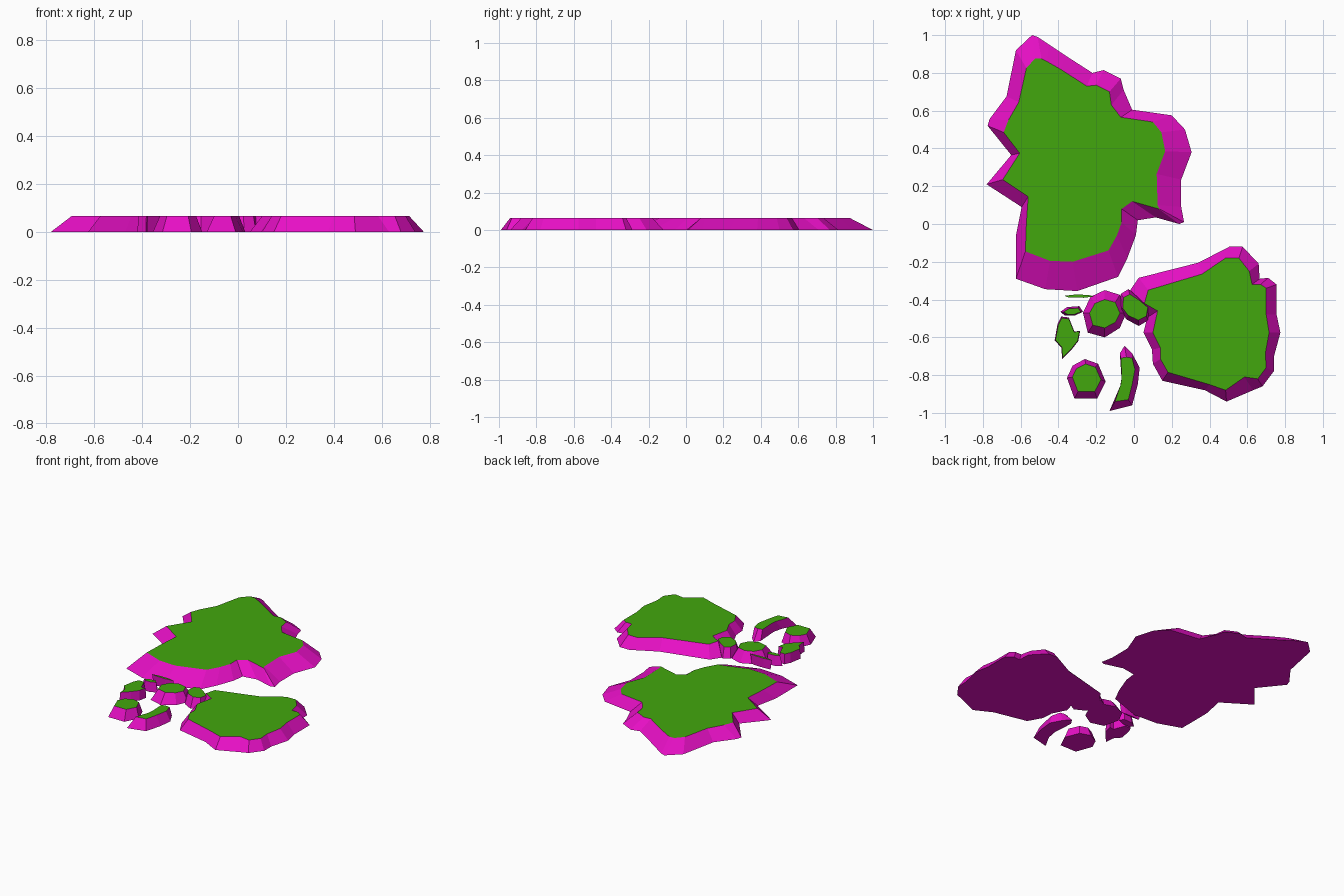
import bpy, bmesh

HEIGHT = 0.065


def material(name, rgb):
    m = bpy.data.materials.new(name)
    m.diffuse_color = (*rgb, 1)
    return m


GRASS = material("grass green", (0.055, 0.39, 0.004))
CLIFF = material("cliff magenta", (0.80, 0.005, 0.56))


def island(name, pairs):
    """Sloped slab: each entry is shore x, y and plateau x, y."""
    bm = bmesh.new()
    low = [bm.verts.new((p[0], p[1], 0)) for p in pairs]
    top = [bm.verts.new((p[2], p[3], HEIGHT)) for p in pairs]
    bm.faces.new(low)
    plateau = bm.faces.new(top)
    plateau.material_index = 1
    n = len(pairs)
    for i in range(n):
        j = (i + 1) % n
        bm.faces.new((low[i], low[j], top[j], top[i]))
    bmesh.ops.remove_doubles(bm, verts=bm.verts, dist=0.0005)
    bmesh.ops.recalc_face_normals(bm, faces=bm.faces)
    me = bpy.data.meshes.new(name)
    bm.to_mesh(me)
    bm.free()
    me.materials.append(CLIFF)
    me.materials.append(GRASS)
    ob = bpy.data.objects.new(name, me)
    bpy.context.collection.objects.link(ob)


def islet(name, shore, center, sx, sy):
    """Small island whose plateau is the shore shrunk about a centre."""
    cx, cy = center
    island(name, [(x, y, cx + (x - cx) * sx, cy + (y - cy) * sy) for x, y in shore])


# Large northern island
island("north_island", [
    (-.54, 1.0, -.525, .875), (-.51, .99, -.49, .875), (-.45, .95, -.46, .86),
    (-.36, .89, -.39, .82), (-.22, .80, -.25, .73), (-.16, .815, -.20, .735),
    (-.07, .77, -.13, .70), (-.055, .71, -.12, .63), (-.01, .605, -.07, .565),
    (.20, .575, .10, .54), (.27, .50, .145, .485), (.305, .38, .165, .385),
    (.25, .235, .12, .265), (.25, .09, .125, .10), (.265, .01, .135, .08),
    (.24, .0, .13, .08), (.115, .035, -.01, .12), (.02, .02, -.065, .08),
    (.01, -.06, -.065, .01), (-.035, -.18, -.09, -.06), (-.085, -.28, -.135, -.14),
    (-.30, -.355, -.325, -.20), (-.47, -.345, -.445, -.195),
    (-.625, -.29, -.575, -.145), (-.625, -.06, -.57, .0), (-.595, .09, -.56, .145),
    (-.78, .21, -.695, .235), (-.65, .365, -.605, .375), (-.775, .52, -.69, .485),
    (-.765, .555, -.665, .55), (-.675, .675, -.61, .645), (-.625, .92, -.57, .825)])

# Large south-eastern island
island("southeast_island", [
    (.025, -.285, .075, -.35), (.34, -.205, .36, -.265), (.505, -.12, .485, -.18),
    (.575, -.12, .555, -.18), (.66, -.21, .61, -.25), (.665, -.29, .625, -.32),
    (.71, -.285, .67, -.32), (.755, -.32, .70, -.34), (.755, -.48, .70, -.48),
    (.775, -.575, .715, -.575), (.74, -.705, .695, -.685), (.74, -.78, .70, -.76),
    (.68, -.86, .655, -.82), (.63, -.88, .585, -.81), (.49, -.94, .485, -.88),
    (.375, -.88, .40, -.85), (.15, -.83, .18, -.785), (.10, -.74, .14, -.715),
    (.095, -.665, .14, -.655), (.05, -.575, .10, -.575), (.07, -.495, .125, -.46),
    (-.02, -.35, .055, -.42)])

# Crescent islet in the south
island("crescent_islet", [
    (-.05, -.645, -.04, -.705), (-.01, -.685, -.01, -.71), (.03, -.76, .005, -.77),
    (.02, -.85, -.01, -.85), (-.01, -.96, -.03, -.93), (-.13, -.99, -.10, -.94),
    (-.08, -.90, -.07, -.85), (-.065, -.835, -.065, -.81), (-.075, -.685, -.07, -.71)])

# Islet touching the south-eastern island
islet("joining_islet", [
    (-.07, -.37), (-.03, -.345), (.03, -.39), (.085, -.445), (.075, -.51),
    (.025, -.54), (-.04, -.505), (-.075, -.45)], (.015, -.435), .83, .70)

# Round islets
islet("middle_round_islet", [
    (-.27, -.47), (-.23, -.385), (-.155, -.35), (-.075, -.375), (-.04, -.47),
    (-.075, -.55), (-.155, -.60), (-.245, -.575)], (-.155, -.475), .70, .60)
islet("south_round_islet", [
    (-.355, -.815), (-.325, -.75), (-.26, -.715), (-.19, -.74), (-.15, -.835),
    (-.195, -.925), (-.315, -.925)], (-.245, -.80), .74, .70)

# Narrow western islets with steep sides
islet("west_islet", [
    (-.385, -.49), (-.345, -.495), (-.315, -.57), (-.285, -.565), (-.295, -.62),
    (-.33, -.665), (-.38, -.715), (-.385, -.655), (-.42, -.615), (-.405, -.53)],
    (-.345, -.60), .94, .93)
islet("tiny_islet", [
    (-.39, -.465), (-.355, -.44), (-.29, -.435), (-.27, -.465), (-.315, -.485),
    (-.365, -.485)], (-.315, -.465), .75, .65)
islet("sliver_islet", [
    (-.36, -.381), (-.31, -.377), (-.25, -.378), (-.22, -.383), (-.27, -.387),
    (-.34, -.386)], (-.295, -.382), 1.15, 1.7)
